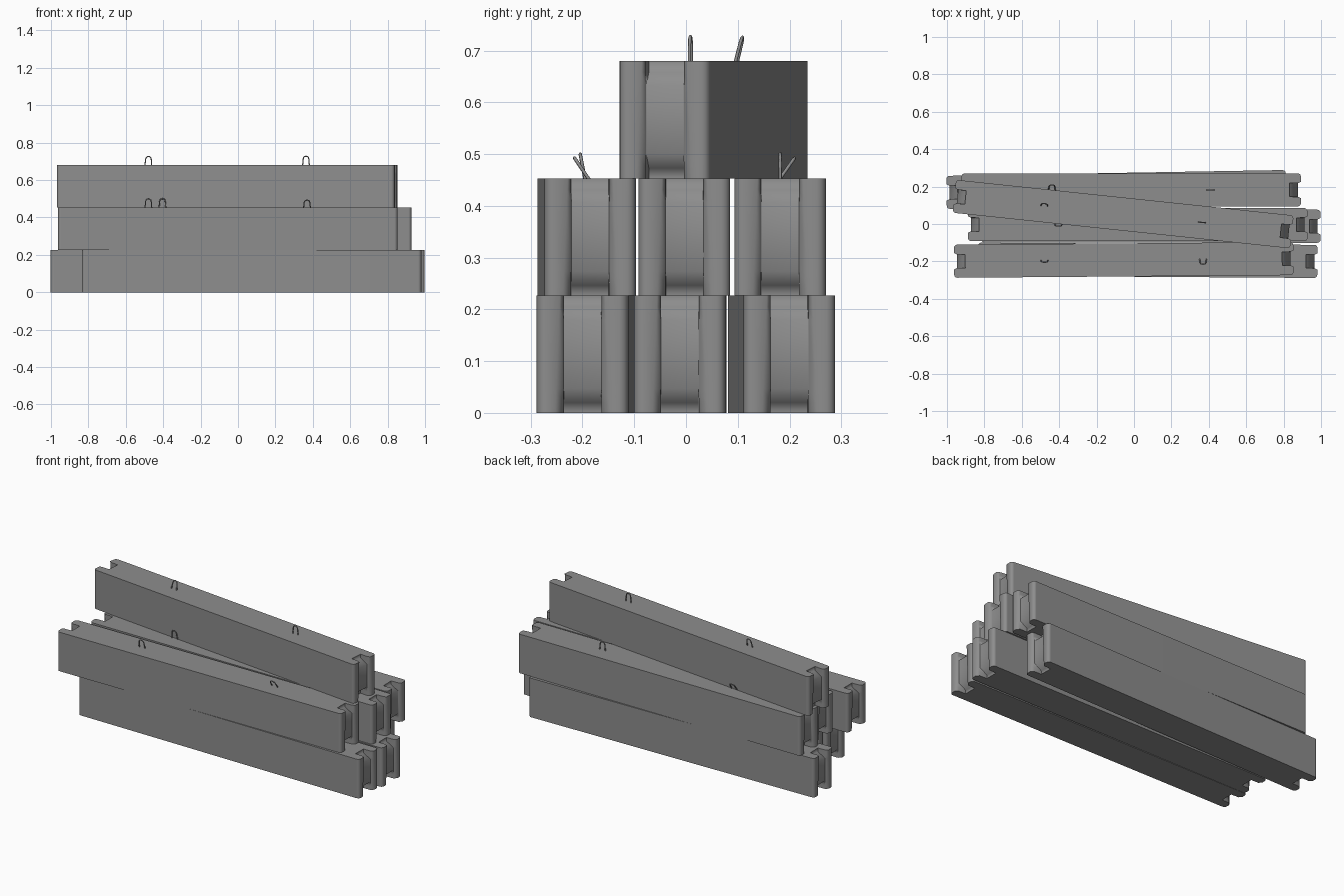
import bpy, bmesh, math
from mathutils import Matrix, Vector

if "Cube" in bpy.data.objects:
    bpy.data.objects.remove(bpy.data.objects["Cube"])

LENGTH, HALF_W, HEIGHT = 1.815, 0.0885, 0.2265
# (height, groove depth): grooves are deep at top and bottom, shallow between
LEVELS = [(0, .06), (.02, .06), (.047, .0165), (.18, .0165), (.205, .06), (HEIGHT, .06)]

concrete = bpy.data.materials.new("concrete_grey")
concrete.diffuse_color = (0.27, 0.27, 0.27, 1)
concrete.use_nodes = True
concrete.node_tree.nodes["Principled BSDF"].inputs["Base Color"].default_value = concrete.diffuse_color


def outline(z, depth):
    """Plan outline of the beam at one height, with grooved ends."""
    mouth = 0.053 - 0.009 * z / HEIGHT
    r = 0.017
    half = [(r - r * math.sin(a), HALF_W - r + r * math.cos(a))
            for a in (0, math.pi / 6, math.pi / 3, math.pi / 2)]
    half += [(0, mouth), (0.014, 0.037), (depth, 0.036)]
    end = [(LENGTH / 2 - d, y) for d, y in half]
    end += [(x, -y) for x, y in reversed(end)]
    return end + [(-x, -y) for x, y in end]


def beam(name, x, left_y, right_y, z):
    bm = bmesh.new()
    rings = [[bm.verts.new((px, py, h)) for px, py in outline(h, d)] for h, d in LEVELS]
    n = len(rings[0])
    for a, b in zip(rings, rings[1:]):
        for i in range(n):
            j = (i + 1) % n
            bm.faces.new((a[i], a[j], b[j], b[i]))
    bm.faces.new(rings[0])
    bm.faces.new(rings[-1])
    bmesh.ops.recalc_face_normals(bm, faces=bm.faces)
    for f in bm.faces:
        f.smooth = True
    me = bpy.data.meshes.new(name)
    bm.to_mesh(me)
    bm.free()
    me.set_sharp_from_angle(angle=math.radians(75))
    me.materials.append(concrete)
    ob = bpy.data.objects.new(name, me)
    bpy.context.collection.objects.link(ob)
    # keeps the big flat sides flat while the end corners shade smoothly
    ob.modifiers.new("flat_sides", 'WEIGHTED_NORMAL').keep_sharp = True
    ob.location = (x, (left_y + right_y) / 2, z)
    ob.rotation_euler.z = math.atan2(right_y - left_y, 1.8)
    return ob


def lifting_loop(name, base, tilt, turn=0):
    """Bent wire loop standing on a beam, leaning sideways by tilt degrees."""
    cu = bpy.data.curves.new(name, 'CURVE')
    cu.dimensions = '3D'
    cu.bevel_depth = 0.0032
    cu.bevel_resolution = 1
    cu.use_fill_caps = True
    cu.materials.append(concrete)
    arc = [(0.015 * math.cos(a * math.pi / 6), 0.033 + 0.015 * math.sin(a * math.pi / 6))
           for a in range(7)]
    pts = [(0.019, -0.01)] + arc + [(-0.019, -0.01)]
    sp = cu.splines.new('POLY')
    sp.points.add(len(pts) - 1)
    for p, (x, z) in zip(sp.points, pts):
        p.co = (x, 0, z, 1)
    ob = bpy.data.objects.new(name, cu)
    bpy.context.collection.objects.link(ob)
    ob.location = base
    ob.rotation_euler = (math.radians(-tilt), 0, turn)


# bottom layer, middle layer, top beam: x centre, left end y, right end y, layer,
# then loops as (distance along beam, tilt)
BEAMS = [
    ("bottom_front_beam", 0.073, -0.188, -0.2, 0, []),
    ("bottom_centre_beam", 0.09, -0.01, -0.012, 0, []),
    ("bottom_back_beam", -0.095, 0.169, 0.2, 0, []),
    ("middle_front_beam", -0.055, -0.199, -0.185, 1, [(-.424, -11), (.424, -34)]),
    ("middle_centre_beam", 0.02, -0.003, -0.003, 1, [(-.424, -10)]),
    ("middle_back_beam", -0.015, 0.182, 0.182, 1, [(-.424, 35), (.424, 0)]),
    ("top_beam", -0.058, 0.148, -0.042, 2, [(-.424, 14), (.424, 0)]),
]
for name, x, ly, ry, layer, loops in BEAMS:
    ob = beam(name, x, ly, ry, layer * HEIGHT)
    turn = ob.rotation_euler.z
    place = Matrix.Translation(ob.location) @ Matrix.Rotation(turn, 4, 'Z')
    for i, (d, tilt) in enumerate(loops):
        lifting_loop(f"{name}_loop_{i + 1}", place @ Vector((d, 0, HEIGHT)), tilt, turn)
